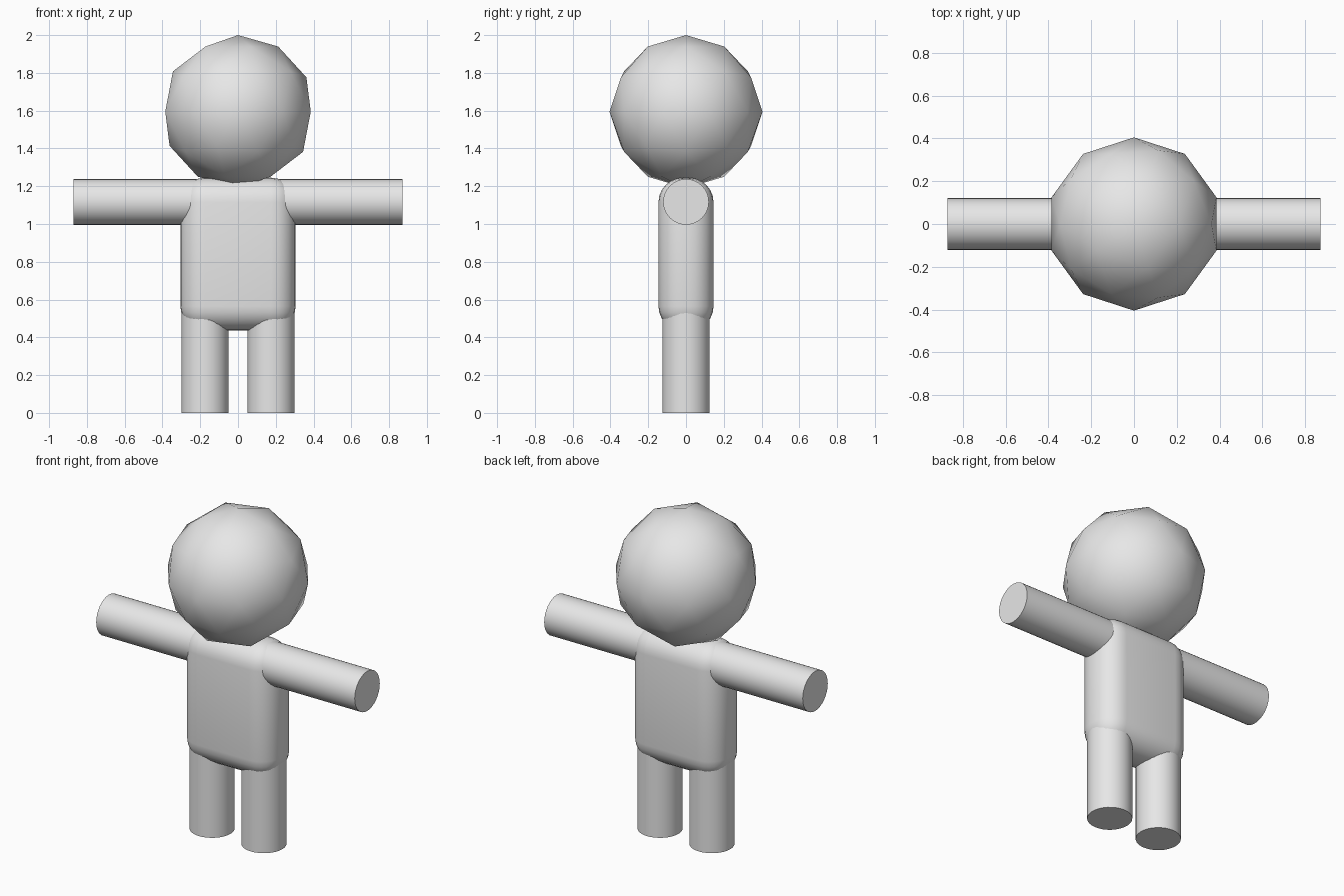
import bpy
from math import pi, radians

default = bpy.data.objects.get("Cube")
if default:
    bpy.data.objects.remove(default, do_unlink=True)

grey = bpy.data.materials.new("plain grey")
grey.use_nodes = True
grey.diffuse_color = (0.8, 0.8, 0.8, 1)
grey.node_tree.nodes["Principled BSDF"].inputs["Base Color"].default_value = (0.8, 0.8, 0.8, 1)


def finish(name, angle=50):
    """Name the active part, colour it and smooth it, keeping sharp rims."""
    part = bpy.context.object
    part.name = name
    part.data.materials.append(grey)
    bpy.ops.object.shade_smooth_by_angle(angle=radians(angle))
    return part


def limb(name, radius, length, centre, turn=(0, 0, 0)):
    bpy.ops.mesh.primitive_cylinder_add(vertices=32, radius=radius, depth=length,
                                        location=centre, rotation=turn)
    return finish(name)


# Head: coarse ball, smooth shaded
bpy.ops.mesh.primitive_ico_sphere_add(subdivisions=2, radius=0.405, location=(0, 0, 1.595))
finish("head", 80)

# Torso: box with generously rounded edges
bpy.ops.mesh.primitive_cube_add(size=1, location=(0, 0, 0.84))
torso = bpy.context.object
torso.scale = (0.61, 0.292, 0.81)
bpy.ops.object.transform_apply(location=False, rotation=False, scale=True)
rounding = torso.modifiers.new("rounded edges", "BEVEL")
rounding.width = 0.13
rounding.segments = 6
bpy.ops.object.modifier_apply(modifier=rounding.name)
finish("torso", 60)

# Arms straight out to the sides, legs straight down
for side, sign in (("left", 1), ("right", -1)):
    limb(side + "_arm", 0.121, 0.77, (sign * 0.487, 0, 1.117), (0, sign * pi / 2, 0))
    limb(side + "_leg", 0.125, 0.65, (sign * 0.175, 0, 0.325))
